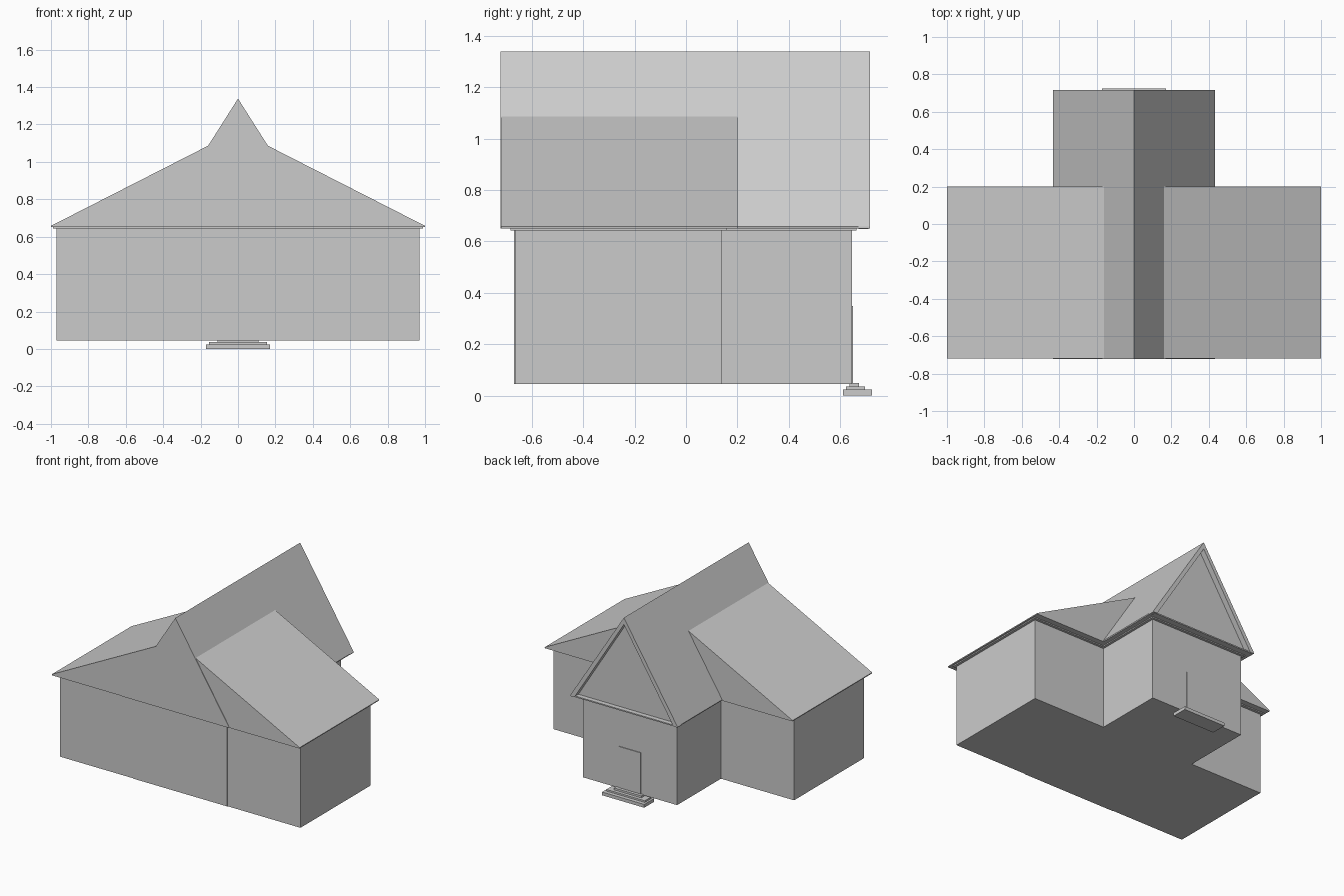
import bpy, bmesh

if "Cube" in bpy.data.objects:
    bpy.data.objects.remove(bpy.data.objects["Cube"])


def prism(name, profile, a, b, axis='Y'):
    """Extrude a 2D outline: XZ outline along Y, or XY outline along Z."""
    bm = bmesh.new()
    pts = [(u, a, v) if axis == 'Y' else (u, v, a) for u, v in profile]
    face = bm.faces.new([bm.verts.new(p) for p in pts])
    ext = bmesh.ops.extrude_face_region(bm, geom=[face])
    verts = [g for g in ext['geom'] if isinstance(g, bmesh.types.BMVert)]
    off = (0, b - a, 0) if axis == 'Y' else (0, 0, b - a)
    bmesh.ops.translate(bm, verts=verts, vec=off)
    bmesh.ops.recalc_face_normals(bm, faces=bm.faces[:])
    me = bpy.data.meshes.new(name)
    bm.to_mesh(me)
    bm.free()
    ob = bpy.data.objects.new(name, me)
    bpy.context.collection.objects.link(ob)
    return ob


def box(name, x, y0, y1, z0, z1):
    """Box symmetric about x = 0 with half width x."""
    return prism(name, [(-x, y0), (x, y0), (x, y1), (-x, y1)], z0, z1, 'Z')


def plan(o):
    """T-shaped house footprint, grown outward by o."""
    right = [(0.97 + o, -0.665 - o), (0.97 + o, 0.14 + o),
             (0.38 + o, 0.14 + o), (0.38 + o, 0.645 + o)]
    return right + [(-x, y) for x, y in reversed(right)]


# Walls, with the central bay slightly proud at the front
prism("walls", plan(0), 0.045, 0.65, 'Z')
box("front_bay", 0.38, -0.669, -0.6, 0.045, 0.65)

# Stepped cornice under the eaves
prism("cornice", plan(0.018), 0.643, 0.652, 'Z')

# Low, wide roof
prism("wide_roof", [(-0.999, 0.651), (0.999, 0.651), (1.0, 0.658),
                    (0, 1.168), (-1.0, 0.658)], -0.718, 0.2)

# Steep central roof with a recessed rear gable
prism("steep_roof", [(-0.43, 0.651), (0.43, 0.651), (0.432, 0.658),
                     (0, 1.338), (-0.432, 0.658)], -0.722, 0.675)
prism("rear_bargeboard", [(-0.432, 0.651), (-0.4, 0.651), (0, 1.288),
                          (0.4, 0.651), (0.432, 0.651), (0.432, 0.658),
                          (0, 1.338), (-0.432, 0.658)], 0.67, 0.716)
box("rear_gable_base", 0.415, 0.67, 0.71, 0.649, 0.658)

# Rear door and its steps
box("door", 0.088, 0.63, 0.65, 0.045, 0.35)
steps = [(0.17, 0.61, 0.724, 0.0, 0.024), (0.155, 0.622, 0.696, 0.022, 0.036),
         (0.11, 0.635, 0.672, 0.034, 0.05)]
for i, s in enumerate(steps):
    box(f"step_{i + 1}", *s)
